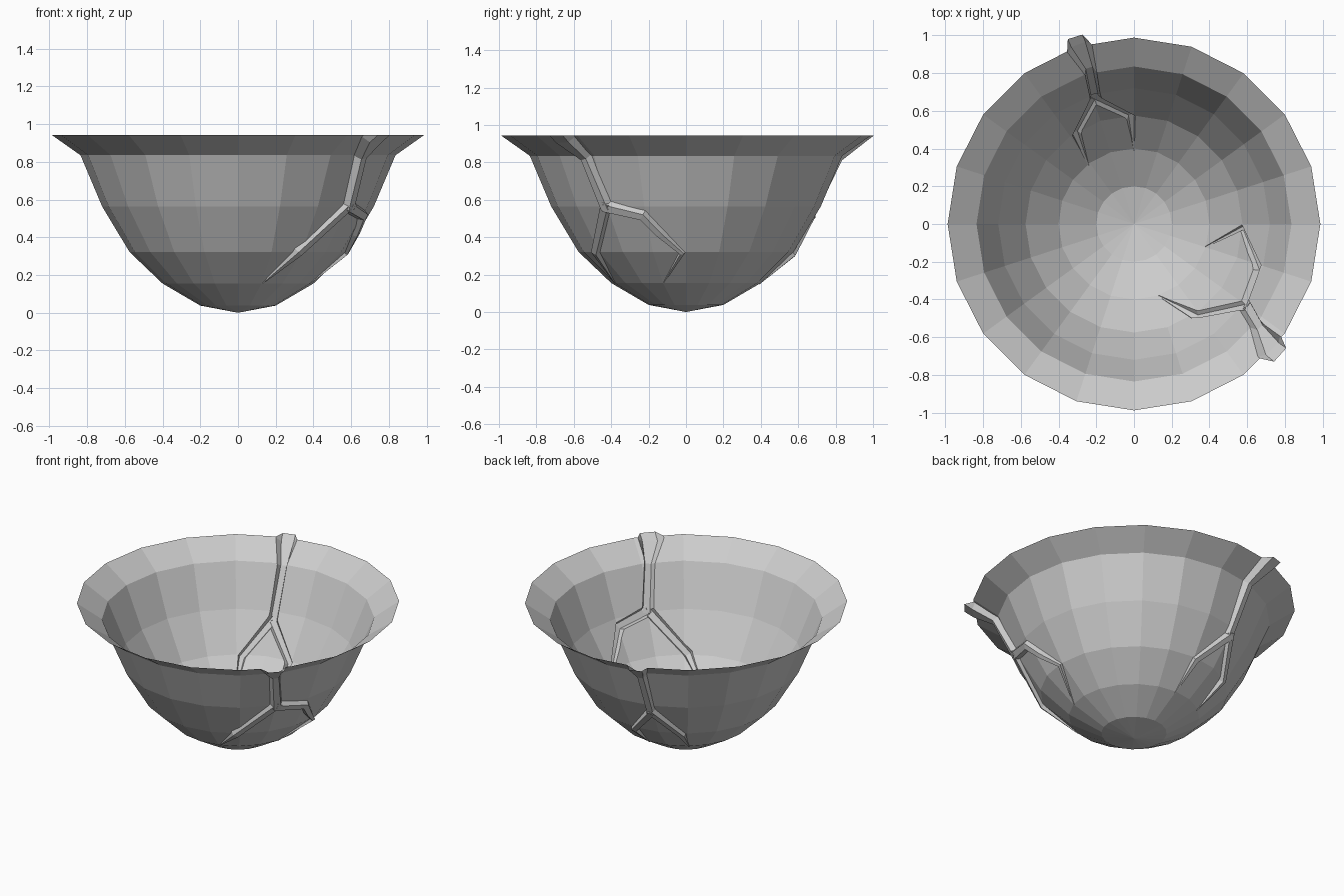
import bpy, bmesh, math
from mathutils import Vector

if "Cube" in bpy.data.objects:
    bpy.data.objects.remove(bpy.data.objects["Cube"], do_unlink=True)

RIM_Z = 0.943
# bowl profile as (radius, height); the last point lies above the rim and is trimmed off
PROFILE = [(0, 0), (0.2, 0.038), (0.4, 0.155), (0.575, 0.322), (0.72, 0.563),
           (0.835, 0.835), (0.988, RIM_Z), (1.129, 1.0425)]

grey = bpy.data.materials.new("stone grey")
grey.use_nodes = True
grey.diffuse_color = (0.6, 0.6, 0.6, 1)
grey.node_tree.nodes["Principled BSDF"].inputs["Base Color"].default_value = (0.6, 0.6, 0.6, 1)


def height(r):
    for (r0, z0), (r1, z1) in zip(PROFILE, PROFILE[1:]):
        if r <= r1:
            break
    return z0 + (z1 - z0) * (r - r0) / (r1 - r0)


def make_object(name, bm):
    bmesh.ops.recalc_face_normals(bm, faces=bm.faces)
    mesh = bpy.data.meshes.new(name)
    bm.to_mesh(mesh)
    bm.free()
    mesh.materials.append(grey)
    obj = bpy.data.objects.new(name, mesh)
    bpy.context.collection.objects.link(obj)
    return obj


def surface_point(x, y):
    """Point on the bowl and its outward normal."""
    r = math.hypot(x, y)
    slope = (height(r + 0.03) - height(r - 0.03)) / 0.06
    normal = Vector((x / r * slope, y / r * slope, -1)).normalized()
    return Vector((x, y, height(r))), normal


def crack(name, path):
    """Closed channel along the bowl; path points are x, y, half width, depth."""
    bm = bmesh.new()
    spots = [surface_point(x, y) for x, y, w, d in path]
    rings = []
    for i, ((c, n), (x, y, w, d)) in enumerate(zip(spots, path)):
        before = spots[max(i - 1, 0)][0]
        after = spots[min(i + 1, len(spots) - 1)][0]
        along = Vector()
        if i > 0:
            along += (c - before).normalized()
        if i < len(spots) - 1:
            along += (after - c).normalized()
        side = along.cross(n).normalized()
        section = [c + side * w - n * 0.012, c + side * w * 0.55 + n * d,
                   c - side * w * 0.55 + n * d, c - side * w - n * 0.012,
                   c - n * 0.05]
        rings.append([bm.verts.new(p) for p in section])
    for a, b in zip(rings, rings[1:]):
        for k in range(5):
            m = (k + 1) % 5
            bm.faces.new((a[k], a[m], b[m], b[k]))
    bm.faces.new(rings[0])
    bm.faces.new(rings[-1][::-1])
    return make_object(name, bm)


# solid bowl, turned from the profile
bm = bmesh.new()
points = [bm.verts.new((r, 0, z)) for r, z in PROFILE]
edges = [bm.edges.new(pair) for pair in zip(points, points[1:])]
bmesh.ops.spin(bm, geom=points + edges, cent=(0, 0, 0), axis=(0, 0, 1),
               angle=math.tau, steps=20)
bmesh.ops.remove_doubles(bm, verts=bm.verts, dist=0.0005)
bmesh.ops.holes_fill(bm, edges=[e for e in bm.edges if e.is_boundary], sides=0)
bowl = make_object("bowl", bm)

# branching cracks that bulge outward
cracks = [
    crack("front_crack_trunk", [(0.81, -0.72, 0.09, 0.03), (0.72, -0.65, 0.085, 0.03),
                                (0.645, -0.53, 0.035, 0.035), (0.58, -0.42, 0.04, 0.03)]),
    crack("front_crack_low_branch", [(0.6, -0.42, 0.04, 0.03), (0.32, -0.48, 0.032, 0.022),
                                     (0.13, -0.38, 0.004, 0.003)]),
    crack("front_crack_side_branch", [(0.58, -0.43, 0.04, 0.03), (0.655, -0.23, 0.036, 0.028),
                                      (0.62, -0.14, 0.028, 0.022), (0.57, -0.02, 0.02, 0.015),
                                      (0.38, -0.12, 0.004, 0.003)]),
    crack("back_crack_trunk", [(-0.33, 1.03, 0.075, 0.03), (-0.29, 0.935, 0.072, 0.03),
                               (-0.23, 0.8, 0.034, 0.035), (-0.2, 0.65, 0.035, 0.025)]),
    crack("back_crack_right_branch", [(-0.2, 0.67, 0.035, 0.028), (-0.305, 0.475, 0.028, 0.022),
                                      (-0.24, 0.31, 0.004, 0.003)]),
    crack("back_crack_left_branch", [(-0.21, 0.66, 0.035, 0.028), (-0.015, 0.565, 0.028, 0.022),
                                     (0.0, 0.39, 0.004, 0.003)]),
]
for obj in cracks:
    obj.hide_render = True
    join = bowl.modifiers.new(obj.name, 'BOOLEAN')
    join.operation = 'UNION'
    join.solver = 'EXACT'
    join.object = obj

# bake the cracks in, then trim at the rim to leave an open thin shell
depsgraph = bpy.context.evaluated_depsgraph_get()
shell = bpy.data.meshes.new_from_object(bowl.evaluated_get(depsgraph))
bowl.modifiers.clear()
bm = bmesh.new()
bm.from_mesh(shell)
bmesh.ops.bisect_plane(bm, geom=bm.verts[:] + bm.edges[:] + bm.faces[:],
                       plane_co=(0, 0, RIM_Z), plane_no=(0, 0, 1), clear_outer=True)
for face in bm.faces:
    face.smooth = False
    face.material_index = 0
bm.to_mesh(shell)
bm.free()
bowl.data = shell
for obj in cracks:
    bpy.data.objects.remove(obj, do_unlink=True)
